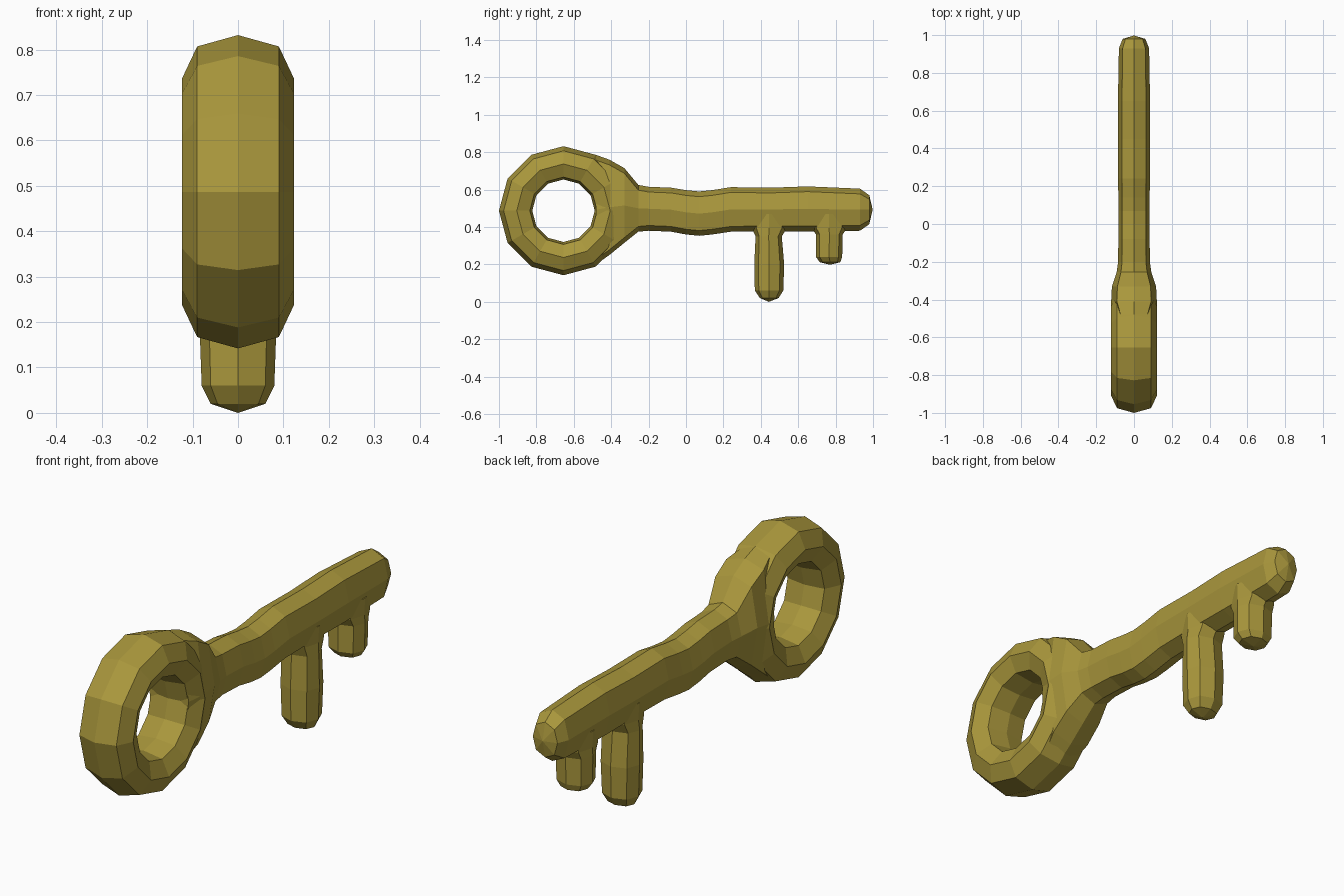
import bpy, bmesh, math

if "Cube" in bpy.data.objects:
    bpy.data.objects.remove(bpy.data.objects["Cube"])

brass = bpy.data.materials.new("brass")
brass.diffuse_color = (0.40, 0.31, 0.045, 1)
brass.use_nodes = True
brass.node_tree.nodes["Principled BSDF"].inputs["Base Color"].default_value = brass.diffuse_color


def finish(name, bm):
    bmesh.ops.recalc_face_normals(bm, faces=bm.faces)
    me = bpy.data.meshes.new(name)
    bm.to_mesh(me)
    bm.free()
    me.materials.append(brass)
    ob = bpy.data.objects.new(name, me)
    bpy.context.collection.objects.link(ob)
    return ob


def skin(bm, rings, closed=False):
    n = len(rings[0])
    pairs = list(zip(rings, rings[1:]))
    if closed:
        pairs.append((rings[-1], rings[0]))
    for a, b in pairs:
        for i in range(n):
            j = (i + 1) % n
            bm.faces.new((a[i], a[j], b[j], b[i]))


def bar(name, sections, tip, place):
    """Eight-sided bar; each section is (position, low, high, half width)."""
    bm = bmesh.new()
    rings = []
    for t, lo, hi, w in sections:
        d = min(0.028, 0.14 * (hi - lo))
        c, mid = 0.75 * w, (lo + hi) / 2
        pts = [(0, hi), (c, hi - d), (w, mid), (c, lo + d),
               (0, lo), (-c, lo + d), (-w, mid), (-c, hi - d)]
        rings.append([bm.verts.new(place(x, v, t)) for x, v in pts])
    skin(bm, rings)
    bm.faces.new(rings[0])
    end = bm.verts.new(place(0, tip[1], tip[0]))
    last = rings[-1]
    for i in range(8):
        bm.faces.new((last[i], last[(i + 1) % 8], end))
    return finish(name, bm)


# Ring handle: eight-sided cross-section swept in twelve steps
bm = bmesh.new()
profile = [(0.345, 0), (0.32, 0.09), (0.25, 0.123), (0.18, 0.09),
           (0.167, 0), (0.18, -0.09), (0.25, -0.123), (0.32, -0.09)]
rings = []
for k in range(12):
    a = k * math.pi / 6
    rings.append([bm.verts.new((x, -0.655 + r * math.cos(a), 0.487 + r * math.sin(a)))
                  for r, x in profile])
skin(bm, rings, closed=True)
finish("ring_handle", bm)

# Shaft: flared neck, slightly wavy bar, rounded end
bar("shaft", [
    (-0.48, 0.20, 0.785, 0.095), (-0.41, 0.25, 0.76, 0.121),
    (-0.33, 0.315, 0.715, 0.117), (-0.255, 0.375, 0.625, 0.092),
    (-0.20, 0.38, 0.615, 0.084), (-0.08, 0.375, 0.61, 0.083),
    (0.00, 0.36, 0.597, 0.083), (0.07, 0.353, 0.59, 0.083),
    (0.14, 0.36, 0.597, 0.083), (0.24, 0.375, 0.613, 0.084),
    (0.45, 0.378, 0.61, 0.085), (0.65, 0.376, 0.617, 0.085),
    (0.93, 0.38, 0.605, 0.08), (0.98, 0.415, 0.57, 0.06)],
    (0.998, 0.493), lambda x, v, t: (x, t, v))

# Teeth: bars hanging down from the shaft
down = lambda x, v, t: (x, v, t)
bar("long_tooth", [
    (0.47, 0.35, 0.54, 0.083), (0.395, 0.35, 0.54, 0.08), (0.35, 0.372, 0.512, 0.084),
    (0.20, 0.365, 0.525, 0.085), (0.06, 0.368, 0.52, 0.08),
    (0.02, 0.395, 0.495, 0.06)], (0.0, 0.443), down)
bar("short_tooth", [
    (0.47, 0.67, 0.86, 0.083), (0.395, 0.67, 0.86, 0.08), (0.36, 0.695, 0.838, 0.083),
    (0.24, 0.695, 0.835, 0.08), (0.212, 0.715, 0.825, 0.06)],
    (0.198, 0.77), down)
